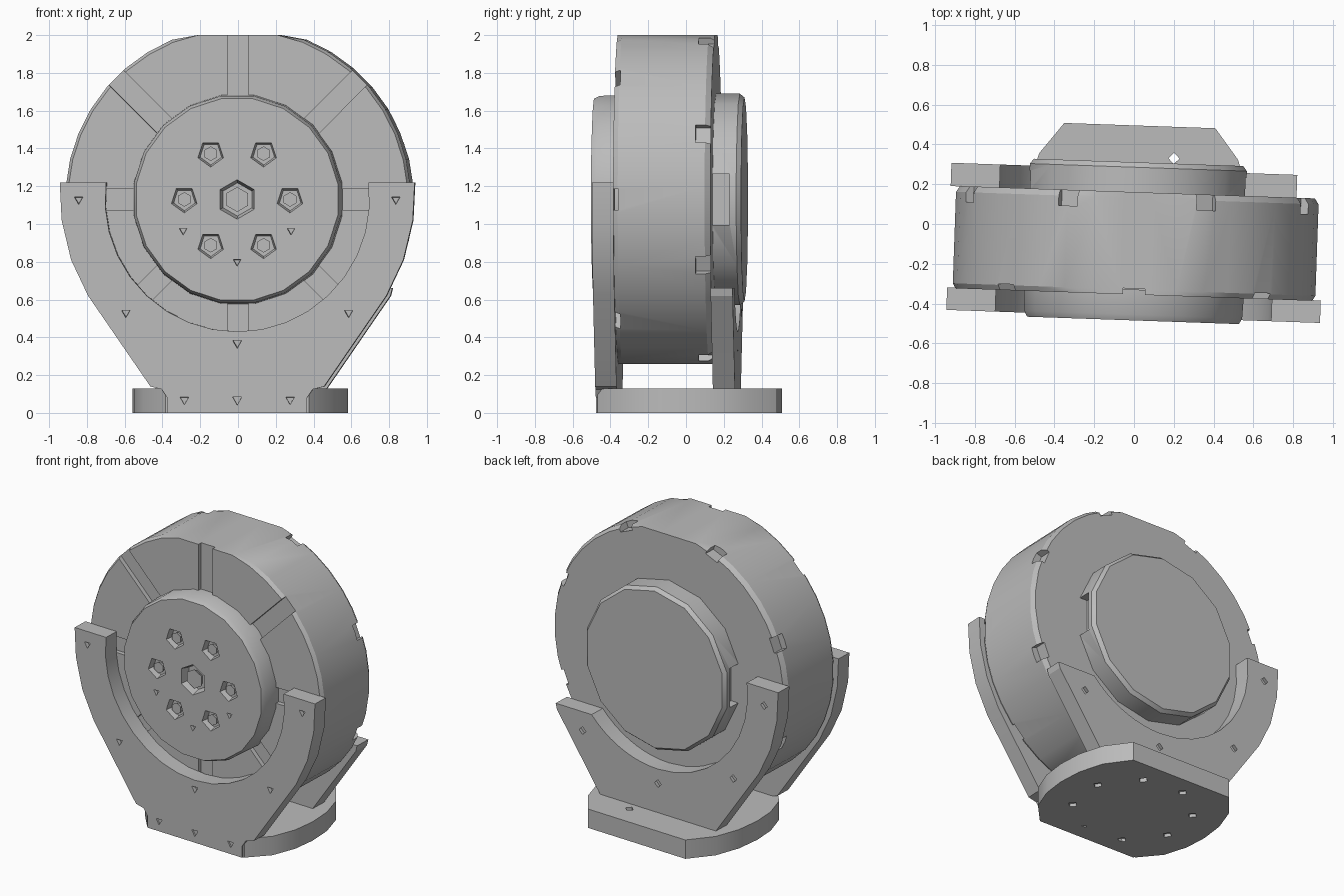
import bpy, bmesh, math
from mathutils import Matrix

if "Cube" in bpy.data.objects:
    bpy.data.objects.remove(bpy.data.objects["Cube"])

grey = bpy.data.materials.new("cast_grey")
grey.use_nodes = True
colour = (0.5, 0.5, 0.5, 1)
grey.diffuse_color = colour
grey.node_tree.nodes["Principled BSDF"].inputs["Base Color"].default_value = colour

AXIS = 1.13                 # height of the wheel axis
TURN = math.radians(-2)     # the whole unit stands slightly turned


def finish(name, bm):
    bmesh.ops.recalc_face_normals(bm, faces=bm.faces[:])
    mesh = bpy.data.meshes.new(name)
    bm.to_mesh(mesh)
    bm.free()
    mesh.materials.append(grey)
    obj = bpy.data.objects.new(name, mesh)
    bpy.context.collection.objects.link(obj)
    obj.rotation_euler.z = TURN
    obj.location.x = 0.012
    return obj


def prism(name, points, start, end, upright=True):
    """Extrude an outline along y (upright) or along z."""
    bm = bmesh.new()
    place = (lambda a, b, d: (a, d, b)) if upright else (lambda a, b, d: (a, b, d))
    face = bm.faces.new([bm.verts.new(place(a, b, start)) for a, b in points])
    new = bmesh.ops.extrude_face_region(bm, geom=[face])["geom"]
    shift = place(0, 0, end - start)
    bmesh.ops.translate(bm, verts=[v for v in new if isinstance(v, bmesh.types.BMVert)], vec=shift)
    # a single extruded face keeps its start cap only if it is put back
    if not any(all(v in f.verts for v in face.verts) for f in bm.faces if face.is_valid) and not face.is_valid:
        bmesh.ops.holes_fill(bm, edges=bm.edges[:])
    return finish(name, bm)


def turned(name, profile, sides, flat=9):
    """Closed solid of revolution about the wheel axis, from (radius, y) pairs."""
    bm = bmesh.new()
    rings = []
    for r, y in profile:
        ring = []
        for i in range(sides):
            a = math.tau * (i + 0.5) / sides
            z = max(-flat, min(flat, r * math.sin(a)))
            ring.append(bm.verts.new((r * math.cos(a), y, AXIS + z)))
        rings.append(ring)
    for lo, hi in zip(rings, rings[1:]):
        for i in range(sides):
            j = (i + 1) % sides
            bm.faces.new((lo[i], lo[j], hi[j], hi[i]))
    bm.faces.new(rings[0])
    bm.faces.new(rings[-1])
    return finish(name, bm)


def add_box(bm, centre, size, angle=0):
    """Box placed relative to the wheel axis and swung around it."""
    m = (Matrix.Translation((0, 0, AXIS)) @ Matrix.Rotation(angle, 4, 'Y')
         @ Matrix.Translation(centre) @ Matrix.Diagonal((*size, 1)))
    bmesh.ops.create_cube(bm, size=1, matrix=m)


def add_pit(bm, centre, radius, depth, sides, upright=True):
    """Tapered pit cutter reaching depth to both sides of its centre."""
    m = Matrix.Translation(centre)
    if upright:
        m = m @ Matrix.Rotation(math.radians(-90), 4, 'X')
    bmesh.ops.create_cone(bm, cap_ends=True, segments=sides, radius1=radius * 1.1,
                          radius2=radius * 0.8, depth=2 * depth, matrix=m)


def carve(obj, bm):
    cutter = finish("cutter", bm)
    cutter.hide_render = True
    mod = obj.modifiers.new("carve", 'BOOLEAN')
    mod.operation = 'DIFFERENCE'
    mod.solver = 'EXACT'
    mod.object = cutter
    bpy.context.view_layer.update()
    bpy.context.view_layer.objects.active = obj
    bpy.ops.object.modifier_apply(modifier=mod.name)
    bpy.data.objects.remove(cutter)


def smooth(obj, degrees=28):
    bpy.ops.object.select_all(action='DESELECT')
    obj.select_set(True)
    bpy.context.view_layer.objects.active = obj
    bpy.ops.object.shade_smooth_by_angle(angle=math.radians(degrees))


# Drum with radial grooves in front and small notches around the back rim
drum = turned("drum", [(0.90, -0.355), (0.915, -0.33), (0.915, 0.13), (0.895, 0.16)], 40, 0.87)
cuts = bmesh.new()
for k in range(8):
    a = k * math.pi / 4
    add_box(cuts, (0.75, -0.36, 0), (0.5, 0.07, 0.11), a)
    add_box(cuts, (0.91, 0.14, 0), (0.08, 0.12, 0.10), a + math.pi / 8)
carve(drum, cuts)
smooth(drum)

# Front hub disc with a ring of bolt pits around a centre pit
hub = turned("front_hub", [(0.56, -0.33), (0.555, -0.455), (0.54, -0.485)], 20)
cuts = bmesh.new()
add_pit(cuts, (0, -0.485, AXIS), 0.11, 0.06, 6)
for k in range(6):
    a = k * math.pi / 3
    add_pit(cuts, (0.28 * math.cos(a), -0.485, AXIS + 0.28 * math.sin(a)), 0.075, 0.04, 5)
for a in (-150, -90, -30):
    a = math.radians(a)
    add_pit(cuts, (0.33 * math.cos(a), -0.485, AXIS + 0.33 * math.sin(a)), 0.025, 0.02, 3)
carve(hub, cuts)
smooth(hub)

# Bolt heads sunk in the pits
for k in range(7):
    a = k * math.pi / 3
    r, size = (0.28, 0.035) if k < 6 else (0, 0.06)
    bm = bmesh.new()
    add_pit(bm, (r * math.cos(a), -0.455, AXIS + r * math.sin(a)), size, 0.015, 6)
    finish(f"bolt_{k + 1}", bm)

# Back cover with a slot in either side
cover = turned("back_cover", [(0.56, 0.14), (0.56, 0.285), (0.54, 0.31)], 14)
cuts = bmesh.new()
for side in (-1, 1):
    add_box(cuts, (side * 0.54, 0.205, 0), (0.11, 0.09, 0.27))
carve(cover, cuts)
smooth(cover)


def arm(top, foot):
    """Half of a cradle outline: foot, outer flank, tip, then the inner arc."""
    pts = list(foot)
    flank = [(0.46, 0.14), (0.79, 0.62), (0.88, 0.81), (0.93, 1.02), (0.94, 1.22)]
    pts += [p for p in flank if p[1] < top]
    pts.append((0.80 if top < 1 else 0.94, top))
    first = math.asin((top - AXIS) / 0.70)
    steps = 9
    for i in range(steps):
        a = first + (-math.pi / 2 - first) * i / steps
        pts.append((0.70 * math.cos(a), AXIS + 0.70 * math.sin(a)))
    return pts


def cradle(name, left_top, right_top, foot, y0, y1):
    left = arm(left_top, foot)
    right = [(-x, z) for x, z in arm(right_top, foot)]
    return prism(name, left + [(0, AXIS - 0.70)] + right[::-1], y0, y1)


# Front cradle plate, reaching the ground, with small screw pits
plate = cradle("front_cradle", 1.22, 1.22, [(0.37, 0), (0.37, 0.08), (0.40, 0.125)], -0.465, -0.352)
cuts = bmesh.new()
for x, z in ((0.84, 1.13), (0.59, 0.53), (0.28, 0.07)):
    for side in (-1, 1):
        add_pit(cuts, (side * x, -0.465, z), 0.028, 0.025, 3)
for z in (0.07, 0.37):
    add_pit(cuts, (0, -0.465, z), 0.03, 0.025, 3)
carve(plate, cuts)
smooth(plate, 20)

# Back cradle plate, with one arm cut short
plate = cradle("back_cradle", 0.66, 1.22, [(0.44, 0.11)], 0.158, 0.275)
cuts = bmesh.new()
for x, z in ((-0.83, 1.10), (-0.59, 0.53), (0.59, 0.53), (0, 0.33)):
    add_pit(cuts, (x, 0.275, z), 0.028, 0.025, 4)
carve(plate, cuts)
smooth(plate, 20)

# Base slab, rounded at the sides and flat at front and back, with floor pits and one drain hole
half = [(0.38, -0.455), (0.50, -0.32), (0.555, -0.16), (0.57, 0), (0.555, 0.17), (0.50, 0.34), (0.38, 0.495)]
base = prism("base", half + [(-x, y) for x, y in half[::-1]], 0, 0.13, upright=False)
cuts = bmesh.new()
for k in range(8):
    a = math.tau * k / 8 + 0.3
    depth = 0.2 if k == 1 else 0.02
    add_pit(cuts, (0.38 * math.cos(a), 0.38 * math.sin(a), 0), 0.033, depth, 4, upright=False)
carve(base, cuts)
smooth(base)
